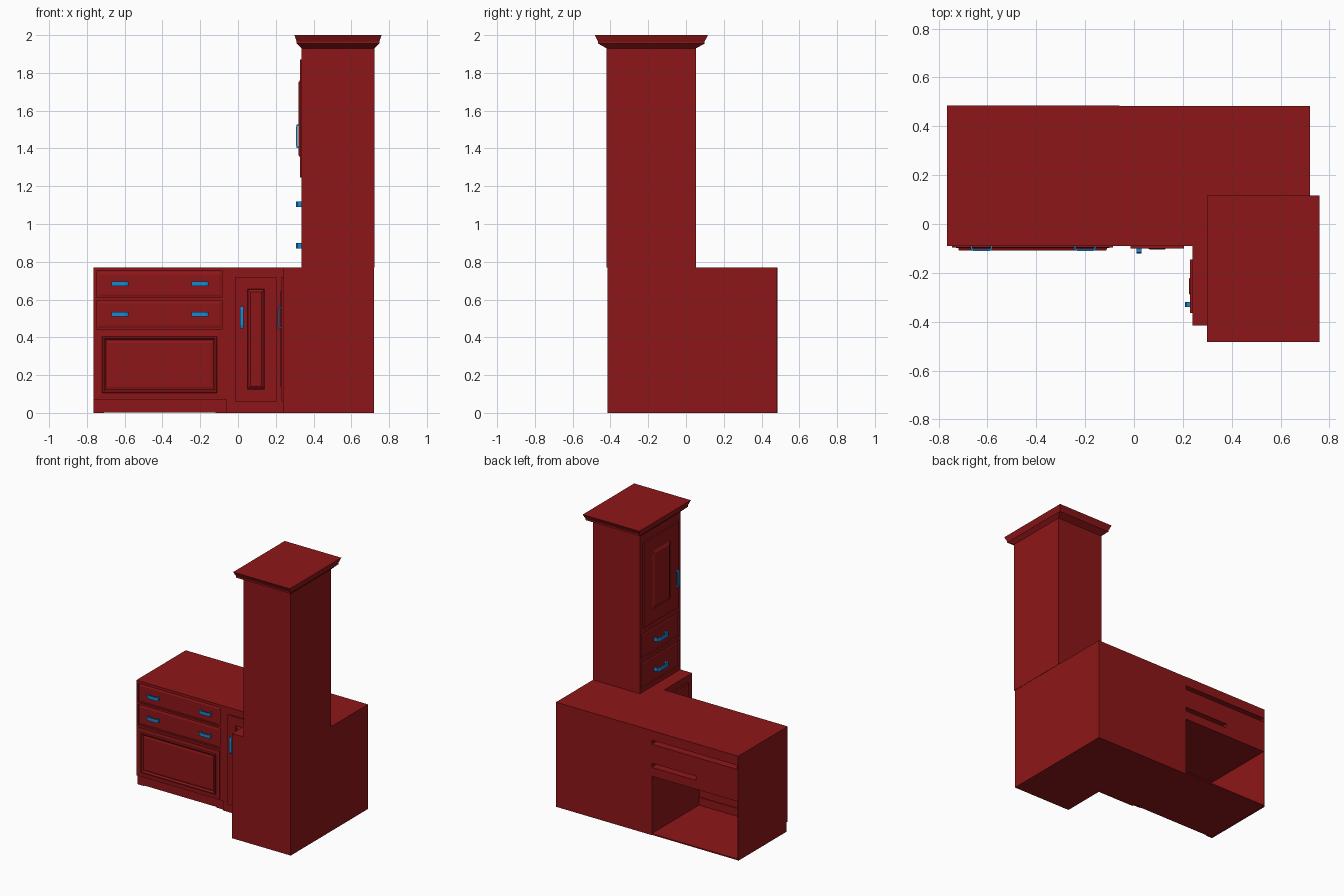
import bpy, bmesh

if "Cube" in bpy.data.objects:
    bpy.data.objects.remove(bpy.data.objects["Cube"])


def material(name, rgb):
    m = bpy.data.materials.new(name)
    m.diffuse_color = (*rgb, 1)
    m.use_nodes = True
    m.node_tree.nodes["Principled BSDF"].inputs["Base Color"].default_value = m.diffuse_color
    return m


RED = material("red_paint", (0.27, 0.008, 0.009))
BLUE = material("blue_metal", (0.01, 0.25, 0.65))


def finish(name, bm, mat):
    bmesh.ops.recalc_face_normals(bm, faces=bm.faces)
    mesh = bpy.data.meshes.new(name)
    bm.to_mesh(mesh)
    bm.free()
    mesh.materials.append(mat)
    ob = bpy.data.objects.new(name, mesh)
    bpy.context.collection.objects.link(ob)
    return ob


def loft(name, rings, mat=RED):
    """Joins equal-sized point rings and caps both ends."""
    bm = bmesh.new()
    loops = [[bm.verts.new(p) for p in r] for r in rings]
    n = len(loops[0])
    for a, b in zip(loops, loops[1:]):
        for i in range(n):
            j = (i + 1) % n
            bm.faces.new((a[i], a[j], b[j], b[i]))
    bm.faces.new(loops[0])
    bm.faces.new(loops[-1])
    return finish(name, bm, mat)


def rect(x0, x1, y0, y1):
    return [(x0, y0), (x1, y0), (x1, y1), (x0, y1)]


def prism(name, outline, z0, z1):
    return loft(name, [[(x, y, z) for x, y in outline] for z in (z0, z1)])


def box(name, x, y, z):
    return prism(name, rect(*x, *y), *z)


def cut(ob, *boxes):
    """Cuts boxes out of an object."""
    for x, y, z in boxes:
        c = box("cutter", x, y, z)
        c.hide_render = True
        m = ob.modifiers.new("cut", 'BOOLEAN')
        m.object = c
        m.solver = 'EXACT'
        bpy.context.view_layer.objects.active = ob
        bpy.ops.object.modifier_apply(modifier=m.name)
        bpy.data.objects.remove(c)


def place(side, base, u, d, z):
    """Point on a cabinet front, d outwards from the base plane."""
    return (u, base - d, z) if side == 'front' else (base - d, u, z)


def panel(name, side, base, u, z, steps):
    """Stepped panel: each step is (inset, height)."""
    loft(name, [[place(side, base, a, d, b)
                 for a, b in rect(u[0] + i, u[1] - i, z[0] + i, z[1] - i)]
                for i, d in steps])


def handle(name, side, base, u, z, length, width, depth, upright=False):
    """Bowed bar handle cut from one outline."""
    h, t = length / 2, 0.008
    outline = [(-h, 0), (-h, depth * .75), (-h * .7, depth), (h * .7, depth), (h, depth * .75), (h, 0),
               (h - t, 0), (h - t, depth * .6), (h * .65, depth - t), (-h * .65, depth - t),
               (-h + t, depth * .6), (-h + t, 0)]
    rings = []
    for w in (-width / 2, width / 2):
        rings.append([place(side, base, u + w, d, z + s) if upright
                      else place(side, base, u + s, d, z + w) for s, d in outline])
    loft(name, rings, BLUE)


DOOR = [(0, 0), (0, .010), (.065, .010), (.068, .006), (.080, .015)]
TOWER_DOOR = [(0, 0), (0, .010), (.10, .010), (.103, .006), (.12, .016)]
DRAWER = [(0, -.004), (0, .001), (.012, .005)]

# L-shaped corner cabinet
prism("corner_cabinet", [(-.06, -.09), (.24, -.09), (.24, -.415), (.72, -.415),
                         (.72, .483), (-.06, .483)], 0, .77)

# left cabinet: drawer housing, open compartment below
housing = box("drawer_housing", (-.765, -.06), (-.09, .485), (.435, .77))
cut(housing,
    ((-.755, -.061), (-.05, .6), (.67, .70)),
    ((-.42, -.061), (-.05, .6), (.50, .53)),
    ((-.75, -.083), (-.2, -.08), (.61, .75)),
    ((-.75, -.083), (-.2, -.08), (.445, .595)))
box("left_side_wall", (-.765, -.757), (-.075, .485), (0, .435))
box("lower_front", (-.765, -.06), (-.09, -.07), (.07, .435))
box("compartment_floor", (-.757, -.06), (-.075, .485), (.003, .012))
box("plinth", (-.765, -.06), (-.078, -.065), (.005, .07))
for x in ((-.765, -.71), (-.12, -.06)):
    box("plinth_foot", x, (-.078, -.065), (0, .005))

# left drawers and their handles
for z0, z1, hz in ((.615, .745, .683), (.45, .59, .522)):
    panel("left_drawer", 'front', -.08, (-.745, -.088), (z0, z1), DRAWER)
    for x in (-.625, -.20):
        handle("left_drawer_handle", 'front', -.084, x, hz, .09, .024, .027)

# large lower panel with raised moulding
panel("lower_panel", 'front', -.09, (-.745, -.085), (.08, .43),
      [(0, 0), (0, .006), (.025, .008), (.028, .018), (.036, .018), (.045, .008), (.06, .012)])

# two corner doors
panel("middle_door", 'front', -.09, (-.015, .205), (.06, .72), DOOR)
handle("middle_door_handle", 'front', -.10, .02, .505, .115, .02, .021, True)
panel("right_door", 'side', .24, (-.365, -.145), (.06, .72), DOOR)
handle("right_door_handle", 'side', .23, -.33, .505, .115, .02, .021, True)

# tower with recessed drawers
tower = box("tower", (.337, .722), (-.42, .053), (.77, 1.94))
cut(tower, ((.3, .347), (-.405, .038), (1.02, 1.20)),
    ((.3, .347), (-.405, .038), (.80, .99)))
for z0, z1, hz in ((1.025, 1.195, 1.105), (.805, .985, .885)):
    panel("tower_drawer", 'side', .347, (-.40, .033), (z0, z1), DRAWER)
    handle("tower_drawer_handle", 'side', .343, -.183, hz, .13, .028, .037)
panel("tower_door", 'side', .337, (-.388, .022), (1.245, 1.87), TOWER_DOOR)
handle("tower_door_handle", 'side', .327, -.355, 1.465, .125, .02, .021, True)

# crown moulding: (overhang x, overhang y, height)
CROWN = [(0, 0, 1.93), (.026, .045, 1.955), (.026, .045, 1.965), (.03, .05, 1.975), (.038, .063, 2.0)]
loft("crown", [[(x, y, z) for x, y in rect(.337 - a, .722 + a, -.42 - b, .053 + b)]
               for a, b, z in CROWN])
